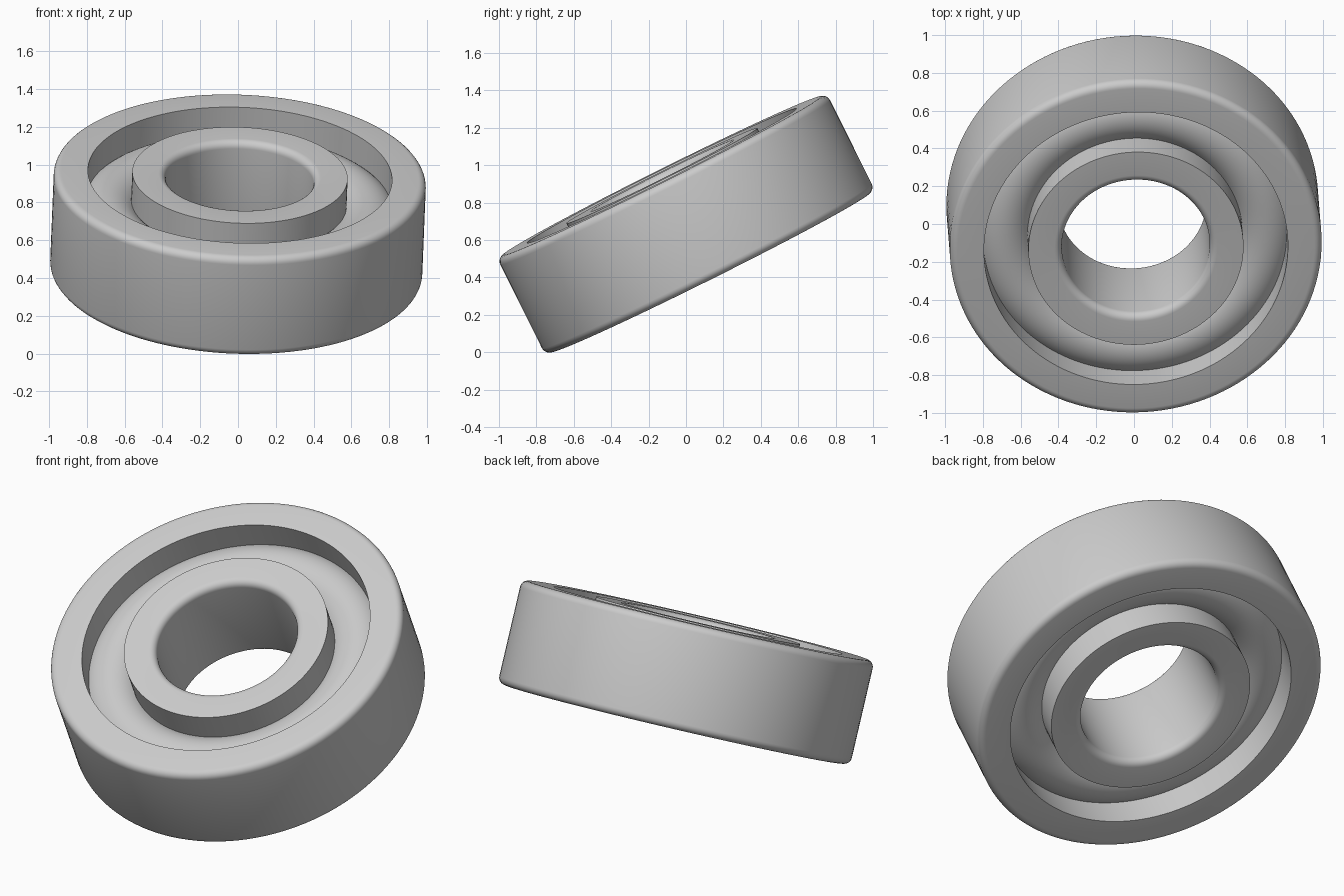
import bpy
import bmesh
from math import sin, cos, pi, radians, atan2, hypot
from mathutils import Matrix

if "Cube" in bpy.data.objects:
    bpy.data.objects.remove(bpy.data.objects["Cube"], do_unlink=True)

STEEL = (0.6, 0.6, 0.6, 1)
OUTER, OUTER_BORE = 0.985, 0.805    # outer ring radii
INNER, BORE = 0.57, 0.392           # inner ring radii
HALF = 0.29                         # half the bearing width
FILLET = 0.04
SEGMENTS = 128

steel = bpy.data.materials.new("grey_steel")
steel.use_nodes = True
steel.diffuse_color = STEEL
steel.node_tree.nodes["Principled BSDF"].inputs["Base Color"].default_value = STEEL

# Tilted pose shared by every part
pose = (Matrix.Translation((0, 0, 0.685)) @ Matrix.Rotation(radians(26.5), 4, "X")
        @ Matrix.Rotation(0.036, 4, "Y"))


def arc(cx, cz, radius, start, end, steps):
    """Points on an arc in the radius/height plane."""
    angles = [start + (end - start) * i / steps for i in range(steps + 1)]
    return [(cx + radius * cos(a), cz + radius * sin(a)) for a in angles]


def lathe(name, profile):
    """Revolve a closed radius/height profile about the axle."""
    bm = bmesh.new()
    loops = []
    for s in range(SEGMENTS):
        a = 2 * pi * s / SEGMENTS
        loops.append([bm.verts.new((r * cos(a), r * sin(a), z)) for r, z in profile])
    n = len(profile)
    for s in range(SEGMENTS):
        here, there = loops[s], loops[(s + 1) % SEGMENTS]
        for i in range(n):
            j = (i + 1) % n
            bm.faces.new((here[i], there[i], there[j], here[j]))
    bmesh.ops.recalc_face_normals(bm, faces=bm.faces)
    mesh = bpy.data.meshes.new(name)
    bm.to_mesh(mesh)
    bm.free()
    mesh.materials.append(steel)
    obj = bpy.data.objects.new(name, mesh)
    bpy.context.collection.objects.link(obj)
    obj.matrix_world = pose
    bpy.ops.object.select_all(action="DESELECT")
    obj.select_set(True)
    bpy.context.view_layer.objects.active = obj
    bpy.ops.object.shade_smooth_by_angle(angle=radians(30))
    return obj


def ring(name, sharp_radius, round_radius):
    """Ring with square edges on one wall and filleted edges on the other."""
    side = 1 if round_radius > sharp_radius else -1
    corner = arc(0, 0, FILLET, 0, pi / 2, 6)
    cx, cz = round_radius - side * FILLET, HALF - FILLET
    top = [(cx + side * x, cz + z) for x, z in corner]
    bottom = [(x, -z) for x, z in reversed(top)]
    lathe(name, bottom + top + [(sharp_radius, HALF), (sharp_radius, -HALF)])


ring("outer_ring", OUTER_BORE, OUTER)
ring("inner_ring", INNER, BORE)

# Rounded shield filling the groove, bulging on both faces
middle, half_gap, edge = (OUTER_BORE + INNER) / 2, (OUTER_BORE - INNER) / 2, 0.125
lift = atan2(edge, half_gap)
bulge = arc(middle, 0, hypot(edge, half_gap), lift, pi - lift, 16)
lathe("groove_shield", bulge + [(r, -z) for r, z in reversed(bulge)])
